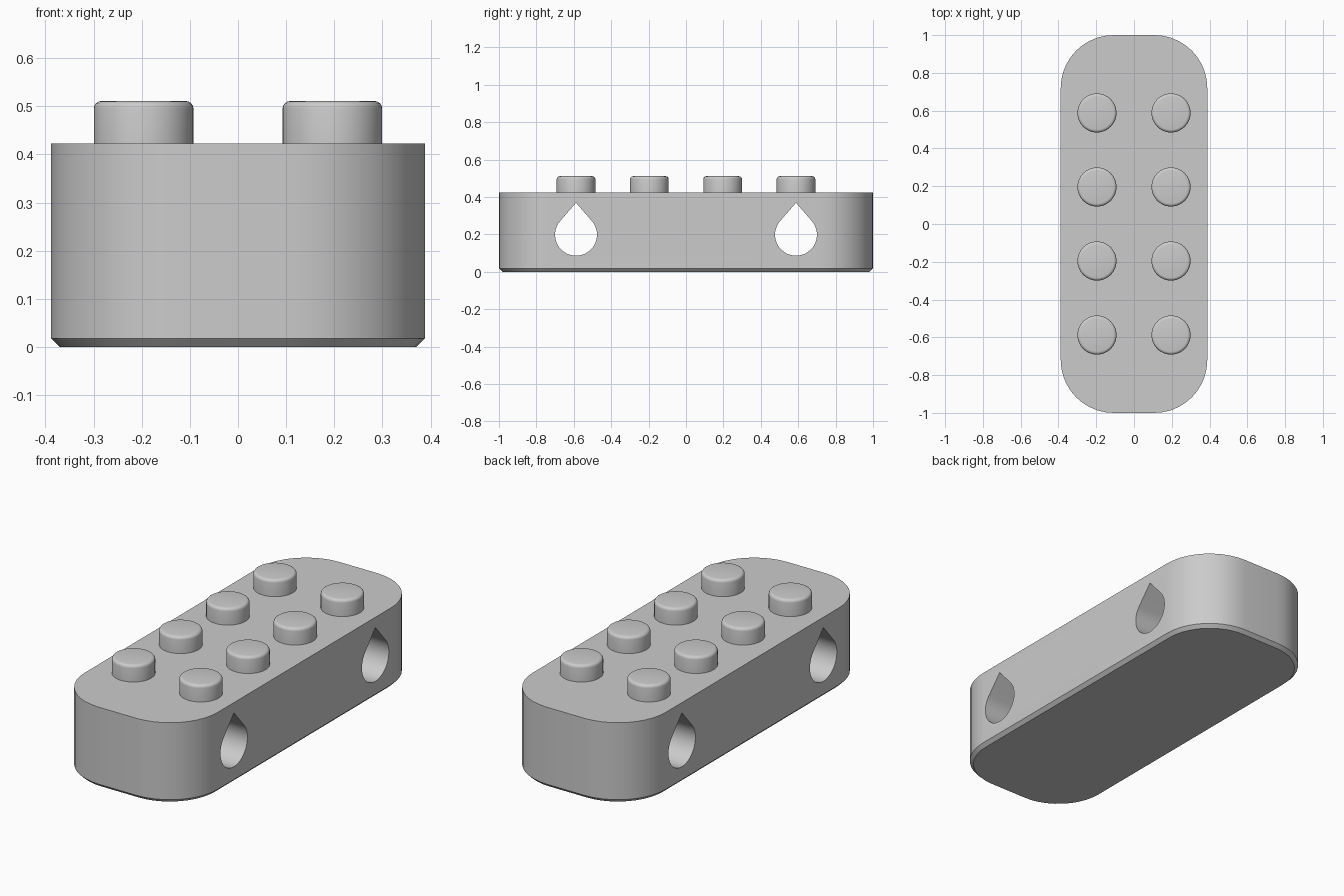
import bpy, bmesh, math

if "Cube" in bpy.data.objects:
    bpy.data.objects.remove(bpy.data.objects["Cube"])

grey = bpy.data.materials.new("light grey")
grey.diffuse_color = (0.6, 0.6, 0.6, 1)
grey.use_nodes = True
grey.node_tree.nodes["Principled BSDF"].inputs["Base Color"].default_value = grey.diffuse_color

HALF_X, HALF_Y, TOP, CHAMFER = 0.388, 1.0, 0.423, 0.018


def loft(name, rings):
    """Join matching closed rings of points and cap both ends."""
    bm = bmesh.new()
    loops = [[bm.verts.new(p) for p in ring] for ring in rings]
    n = len(loops[0])
    for a, b in zip(loops, loops[1:]):
        for i in range(n):
            bm.faces.new((a[i], a[(i + 1) % n], b[(i + 1) % n], b[i]))
    bm.faces.new(loops[0][::-1])
    bm.faces.new(loops[-1])
    bmesh.ops.recalc_face_normals(bm, faces=bm.faces)
    mesh = bpy.data.meshes.new(name)
    bm.to_mesh(mesh)
    bm.free()
    obj = bpy.data.objects.new(name, mesh)
    bpy.context.collection.objects.link(obj)
    mesh.materials.append(grey)
    return obj


def smooth(obj, angle=30):
    bpy.ops.object.select_all(action='DESELECT')
    obj.select_set(True)
    bpy.context.view_layer.objects.active = obj
    bpy.ops.object.shade_smooth_by_angle(angle=math.radians(angle))


def rounded_rectangle(inset, z, radius=0.28, steps=10):
    ring = []
    for corner, (sx, sy) in enumerate([(1, 1), (-1, 1), (-1, -1), (1, -1)]):
        for i in range(steps + 1):
            a = math.pi / 2 * (corner + i / steps)
            r = radius - inset
            ring.append((sx * (HALF_X - radius) + r * math.cos(a),
                         sy * (HALF_Y - radius) + r * math.sin(a), z))
    return ring


def teardrop(x, y, z=0.198, radius=0.112, tip=0.171, steps=40):
    # Circle arc closed by two tangent lines meeting at the tip
    t = math.acos(radius / tip)
    ring = [(x, y, z + tip)]
    for i in range(steps + 1):
        a = t + (2 * math.pi - 2 * t) * i / steps
        ring.append((x, y + radius * math.sin(a), z + radius * math.cos(a)))
    return ring


def circle(x, y, z, r, n=48):
    return [(x + r * math.cos(2 * math.pi * i / n),
             y + r * math.sin(2 * math.pi * i / n), z) for i in range(n)]


# Body with a chamfered bottom edge
body = loft("body", [rounded_rectangle(CHAMFER, 0),
                     rounded_rectangle(0, CHAMFER),
                     rounded_rectangle(0, TOP)])

# Two teardrop holes straight through the sides
for side, y in (("front", -0.588), ("back", 0.588)):
    cutter = loft(side + "_hole_cutter", [teardrop(-0.6, y), teardrop(0.6, y)])
    cutter.hide_render = True
    cutter.hide_set(True)
    mod = body.modifiers.new(side + "_hole", 'BOOLEAN')
    mod.operation, mod.solver, mod.object = 'DIFFERENCE', 'EXACT', cutter
bpy.context.view_layer.objects.active = body
for mod in list(body.modifiers):
    bpy.ops.object.modifier_apply(modifier=mod.name)
smooth(body)

# Studs with rounded top edges
R, H, B = 0.1035, 0.511, 0.016
for row in range(4):
    for x in (-0.196, 0.196):
        y = -0.588 + 0.392 * row
        rings = [circle(x, y, TOP - 0.005, R)]
        for i in range(5):
            a = math.pi / 2 * i / 4
            rings.append(circle(x, y, H - B + B * math.sin(a), R - B + B * math.cos(a)))
        smooth(loft("stud", rings))
